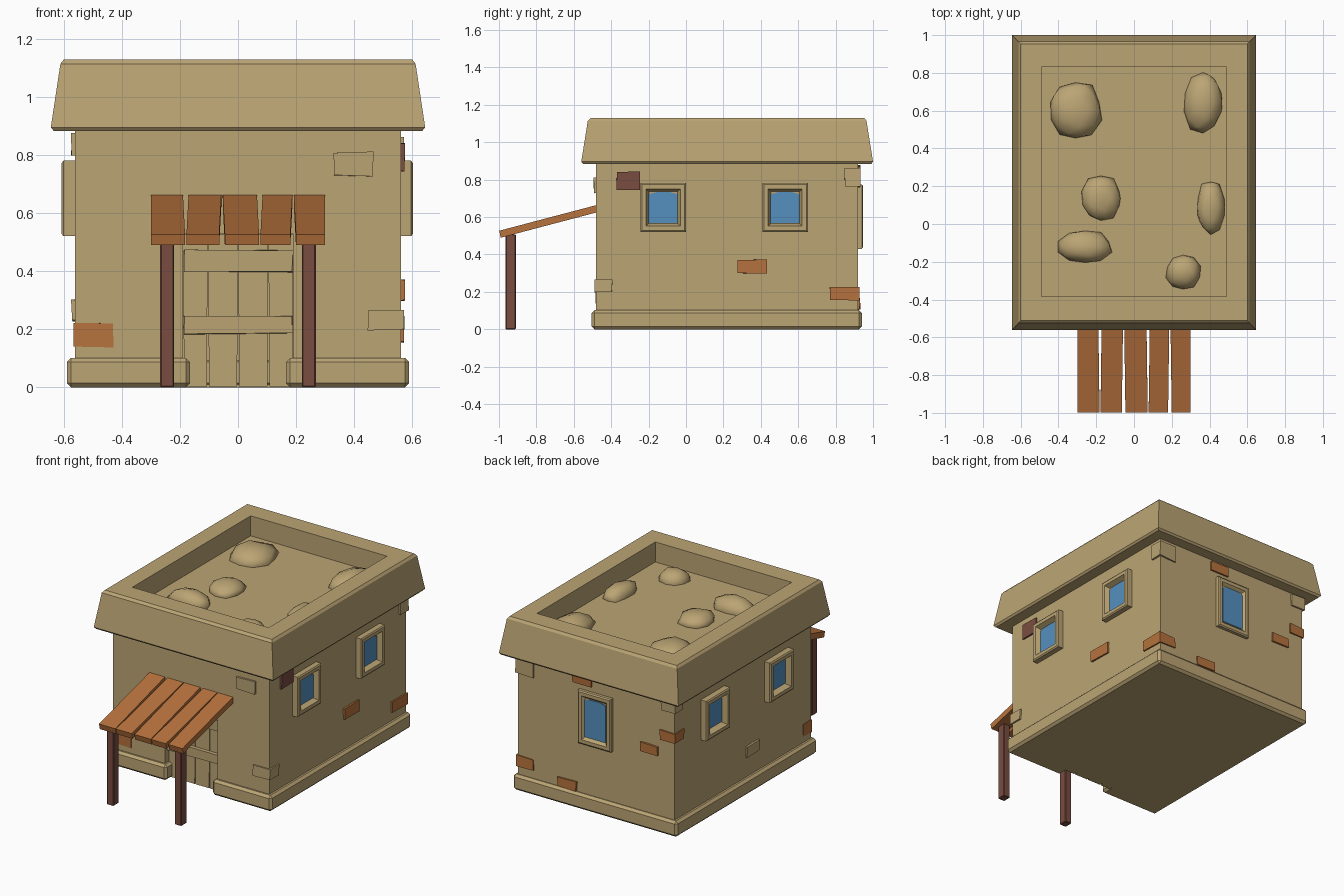
import bpy, bmesh, math, random
from mathutils import Matrix, Vector

if "Cube" in bpy.data.objects:
    bpy.data.objects.remove(bpy.data.objects["Cube"])

random.seed(4)


def material(name, rgb):
    m = bpy.data.materials.new(name)
    m.diffuse_color = (*rgb, 1)
    m.use_nodes = True
    m.node_tree.nodes["Principled BSDF"].inputs["Base Color"].default_value = m.diffuse_color
    return m


SAND = material("sand plaster", (0.50, 0.375, 0.175))
ORANGE = material("orange wood and brick", (0.468, 0.168, 0.047))
DARK = material("dark red wood", (0.19, 0.073, 0.052))
GLASS = material("blue glass", (0.09, 0.28, 0.52))


def finish(name, bm, mat, bevel=0.0, matrix=None):
    bmesh.ops.recalc_face_normals(bm, faces=bm.faces)
    me = bpy.data.meshes.new(name)
    bm.to_mesh(me)
    bm.free()
    ob = bpy.data.objects.new(name, me)
    bpy.context.collection.objects.link(ob)
    me.materials.append(mat)
    if matrix:
        ob.matrix_world = matrix
    if bevel:
        mod = ob.modifiers.new("edge", "BEVEL")
        mod.width, mod.segments = bevel, 1
    return ob


def prism(name, pts, offset, mat, bevel=0.0, matrix=None):
    """Extrude a flat outline along an offset."""
    bm = bmesh.new()
    face = bm.faces.new([bm.verts.new(p) for p in pts])
    geo = bmesh.ops.extrude_face_region(bm, geom=[face])["geom"]
    bmesh.ops.translate(bm, vec=offset,
                        verts=[g for g in geo if isinstance(g, bmesh.types.BMVert)])
    # extrude_face_region may leave or drop the source face; cap it if open
    bmesh.ops.holes_fill(bm, edges=[e for e in bm.edges if e.is_boundary])
    return finish(name, bm, mat, bevel, matrix)


def box(name, x, y, z, mat, bevel=0.0, jitter=0.0, matrix=None):
    bm = bmesh.new()
    bmesh.ops.create_cube(bm, size=1)
    for v in bm.verts:
        v.co = [r[0] + (c + 0.5) * (r[1] - r[0]) + random.uniform(-jitter, jitter)
                for c, r in zip(v.co, (x, y, z))]
    return finish(name, bm, mat, bevel, matrix)


def loft(name, rings, mat, matrix=None, cap_start=True):
    """Join a series of four-point rings, capped at the ends."""
    bm = bmesh.new()
    loops = [[bm.verts.new(p) for p in r] for r in rings]
    for a, b in zip(loops, loops[1:]):
        for i in range(4):
            j = (i + 1) % 4
            bm.faces.new((a[i], a[j], b[j], b[i]))
    if cap_start:
        bm.faces.new(loops[0])
    bm.faces.new(loops[-1])
    return finish(name, bm, mat, 0, matrix)


W, Y0, Y1 = 0.5625, -0.48, 0.92

# Walls: solid core plus a front layer with the doorway opening
box("house_core", (-W, W), (-0.42, Y1), (0, 0.9), SAND)
door_arch = [(-W, 0), (-0.19, 0), (-0.19, 0.53), (0.19, 0.53), (0.19, 0), (W, 0), (W, 0.9), (-W, 0.9)]
prism("front_wall", [(x, Y0, z) for x, z in door_arch], (0, 0.06, 0), SAND)

# Plinth around the foot of the walls, open at the doorway
plinth = [(-0.165, -0.505), (-0.59, -0.505), (-0.59, 0.94), (0.59, 0.94),
          (0.59, -0.505), (0.165, -0.505), (0.165, -0.425), (-0.165, -0.425)]
prism("plinth", [(x, y, 0) for x, y in plinth], (0, 0, 0.102), SAND, bevel=0.015)


# Roof: flared parapet with a sunken deck
def roof_ring(hx, y0, y1, z):
    return [(-hx, y0, z), (hx, y0, z), (hx, y1, z), (-hx, y1, z)]


loft("roof_parapet", [
    roof_ring(0.635, -0.55, 0.99, 0.884), roof_ring(0.645, -0.56, 1.0, 0.896),
    roof_ring(0.612, -0.525, 0.965, 1.115), roof_ring(0.60, -0.51, 0.953, 1.13),
    roof_ring(0.49, -0.385, 0.83, 1.13), roof_ring(0.49, -0.385, 0.83, 1.0)], SAND)

# Rounded mounds on the roof deck: x, y, half width, half length, height
for i, (x, y, rx, ry, h) in enumerate([
        (-0.31, 0.60, 0.145, 0.16, 0.08), (0.365, 0.645, 0.11, 0.17, 0.08),
        (-0.175, 0.135, 0.11, 0.125, 0.06), (0.405, 0.09, 0.078, 0.145, 0.07),
        (-0.26, -0.12, 0.145, 0.092, 0.08), (0.26, -0.255, 0.095, 0.095, 0.07)]):
    bm = bmesh.new()
    bmesh.ops.create_icosphere(bm, subdivisions=2, radius=1)
    for v in bm.verts:
        v.co = Vector((v.co.x * rx, v.co.y * ry, v.co.z * h)) * random.uniform(0.9, 1.05)
    bmesh.ops.bisect_plane(bm, geom=bm.verts[:] + bm.edges[:] + bm.faces[:],
                           plane_co=(0, 0, -0.01), plane_no=(0, 0, -1), clear_outer=True)
    for f in bm.faces:
        f.smooth = True
    finish(f"roof_mound_{i}", bm, SAND, 0, Matrix.Translation((x, y, 1.0)))


# Windows: local x = width, z = up, outward = -y
def window(name, loc, turn, w, h, depth):
    m = Matrix.Translation(loc) @ Matrix.Rotation(math.radians(turn), 4, "Z")

    def ring(inset, out):
        a, b = w / 2 - inset, h / 2 - inset
        return [(-a, -out, -b), (a, -out, -b), (a, -out, b), (-a, -out, b)]

    loft(name + "_frame", [ring(0, -0.01), ring(0, depth - 0.006), ring(0.008, depth),
                           ring(0.03, depth), ring(0.045, 0.008)], SAND, m)
    a, b = w / 2 - 0.044, h / 2 - 0.048
    # pane with a slightly arched top
    pane = [(-a, -b), (a, -b), (a, b - 0.012), (a * 0.5, b), (-a * 0.5, b), (-a, b - 0.012)]
    prism(name + "_pane", [(x, -0.005, z) for x, z in pane], (0, -0.008, 0), GLASS, matrix=m)


for y, tag in ((-0.122, "front"), (0.53, "rear")):
    window(f"right_{tag}_window", (W, y, 0.651), 90, 0.243, 0.26, 0.04)
    window(f"left_{tag}_window", (-W, y, 0.651), -90, 0.243, 0.26, 0.045)
window("back_window", (0, Y1, 0.603), 180, 0.24, 0.345, 0.026)

# Door: upright planks with two rails
joints = [-0.19, -0.104, 0.0, 0.104, 0.19]
for i, (a, b) in enumerate(zip(joints, joints[1:])):
    prism(f"door_plank_{i}", [(a + 0.004, -0.44, 0.003), (b - 0.003, -0.44, 0.003),
                              (b - 0.001, -0.44, 0.528), (a + 0.001, -0.44, 0.528)],
          (0, 0.025, 0), SAND)
for i, (a, b) in enumerate(((0.185, 0.245), (0.397, 0.472))):
    box(f"door_rail_{i}", (-0.187, 0.187), (-0.462, -0.438), (a, b), SAND, jitter=0.003)

# Porch canopy: sloping planks with tapered gaps
joints = [-0.30, -0.18, -0.055, 0.075, 0.19, 0.30]
for i, (a, b) in enumerate(zip(joints, joints[1:])):
    g, k = (0.0 if i == 0 else 0.006), (0.0 if i == 4 else 0.006)
    s = 1 if i % 2 else -1
    lo = (a + g * (1 - 0.6 * s), b - k * (1 + 0.6 * s))
    hi = (a + g * (1 + 0.6 * s), b - k * (1 - 0.6 * s))
    prism(f"canopy_plank_{i}", [(lo[0], -0.99, 0.49), (lo[1], -0.99, 0.49),
                                (hi[1], -0.47, 0.627), (hi[0], -0.47, 0.627)],
          (-0.0, -0.009, 0.037), ORANGE)
for side, s in (("left", -1), ("right", 1)):
    x = sorted((s * 0.22, s * 0.268))
    box(f"porch_post_{side}", x, (-0.965, -0.91), (0, 0.508), DARK, bevel=0.004)

# Exposed bricks; ranges past a wall wrap round its corner
T = 0.011
R, L, F, B = (W - 0.02, W + T), (-W - T, 0.02 - W), (Y0 - T, Y0 + 0.02), (Y1 - 0.02, Y1 + T)
bricks = [
    ((0.33, 0.465), F, (0.73, 0.81), SAND),
    ((0.447, W + T), (Y0 - T, -0.395), (0.198, 0.265), SAND),
    ((-W - 0.004, -0.432), (Y0 - 0.004, -0.40), (0.14, 0.22), ORANGE),
    (R, (-0.37, -0.245), (0.745, 0.84), DARK),
    (R, (0.277, 0.433), (0.30, 0.37), ORANGE),
    ((0.45, W + T), (0.77, Y1 + 0.006), (0.155, 0.225), ORANGE),
    ((0.45, W + T), (0.85, Y1 + T), (0.76, 0.86), SAND),
    ((0.03, 0.165), B, (0.81, 0.87), ORANGE),
    ((0.14, 0.275), B, (0.105, 0.165), ORANGE),
    ((-0.445, -0.32), B, (0.49, 0.55), ORANGE),
    ((-W - 0.006, -0.46), (0.83, Y1 + 0.008), (0.60, 0.665), ORANGE),
    ((-W - T, -0.47), (0.85, Y1 + T), (0.80, 0.875), SAND),
    (L, (0.06, 0.19), (0.23, 0.30), SAND),
]
for i, (x, y, z, mat) in enumerate(bricks):
    box(f"wall_brick_{i}", x, y, z, mat, jitter=0.003)
